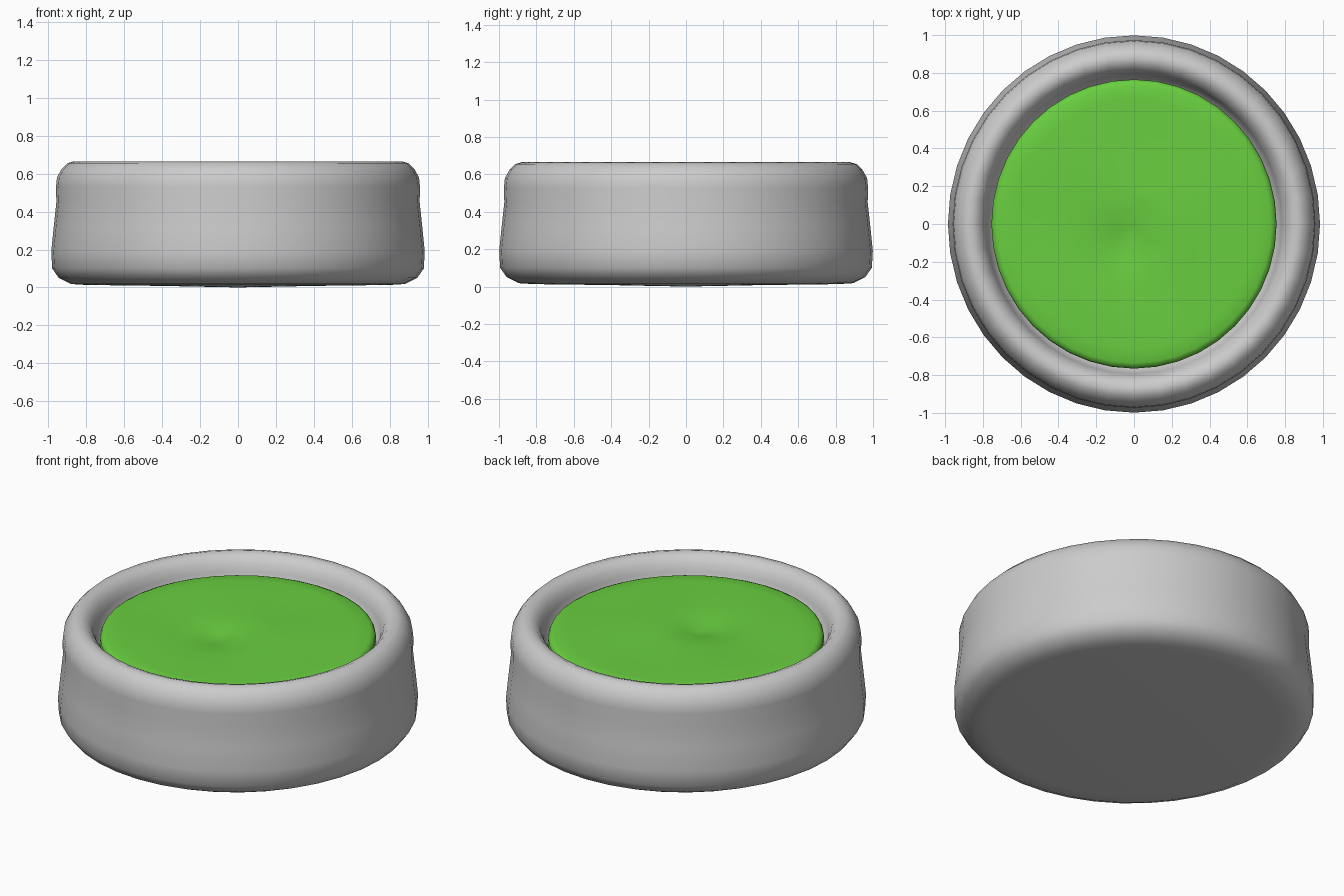
import bpy, bmesh, math
from mathutils import Vector

if "Cube" in bpy.data.objects:
    bpy.data.objects.remove(bpy.data.objects["Cube"])

SEG = 40
Y_STRETCH = 1.014


def lathe(name, profile, displace=None):
    """Revolve (radius, z) points around z; radius 0 makes a pole."""
    bm = bmesh.new()
    rings = []
    for r, z in profile:
        if r == 0:
            rings.append([bm.verts.new((0, 0, z))] * SEG)
        else:
            rings.append([bm.verts.new((r * math.cos(2 * math.pi * i / SEG),
                                        r * Y_STRETCH * math.sin(2 * math.pi * i / SEG), z))
                          for i in range(SEG)])
    for a, b in zip(rings, rings[1:]):
        for i in range(SEG):
            j = (i + 1) % SEG
            bm.faces.new(list(dict.fromkeys((a[i], a[j], b[j], b[i]))))
    if displace:
        for v in bm.verts:
            v.co.z += displace(v.co)
    bmesh.ops.recalc_face_normals(bm, faces=bm.faces)
    me = bpy.data.meshes.new(name)
    bm.to_mesh(me)
    bm.free()
    ob = bpy.data.objects.new(name, me)
    bpy.context.collection.objects.link(ob)
    bpy.context.view_layer.objects.active = ob
    ob.select_set(True)
    bpy.ops.object.shade_smooth_by_angle(angle=math.radians(50))
    ob.select_set(False)
    # make sure the visible upper surface faces up
    top = max(me.polygons, key=lambda p: p.center.z)
    if top.normal.z < 0:
        me.flip_normals()
    return ob


# Soft round body: flat base, flared foot, rolled rim and inner lip
lathe("body", [
    (0, 0.0), (0.4, 0.008), (0.80, 0.013), (0.88, 0.018), (0.945, 0.05), (0.98, 0.10),
    (0.985, 0.19), (0.972, 0.32), (0.958, 0.45), (0.96, 0.53), (0.955, 0.58),
    (0.93, 0.625), (0.90, 0.655), (0.865, 0.665), (0.83, 0.652),
    (0.80, 0.62), (0.783, 0.575), (0.772, 0.53), (0.755, 0.51)])


# Uneven filling with a shallow off-centre dent
def lumps(co):
    r = math.hypot(co.x, co.y)
    if r > 0.74:
        return 0
    fade = 1 - (r / 0.74) ** 2
    dent = -0.04 * math.exp(-(co - Vector((-0.05, -0.1, co.z))).length_squared / 0.02)
    return fade * (dent + 0.01 * math.sin(5 * co.x + 1) * math.cos(6 * co.y))


filling = lathe("filling", [
    (0, 0.585), (0.1, 0.585), (0.2, 0.585), (0.35, 0.585), (0.5, 0.585), (0.65, 0.583),
    (0.725, 0.58), (0.747, 0.57), (0.755, 0.55), (0.755, 0.51)], lumps)
green = bpy.data.materials.new("green")
green.diffuse_color = (0.14, 0.62, 0.05, 1)
green.use_nodes = True
green.node_tree.nodes["Principled BSDF"].inputs["Base Color"].default_value = green.diffuse_color
filling.data.materials.append(green)
